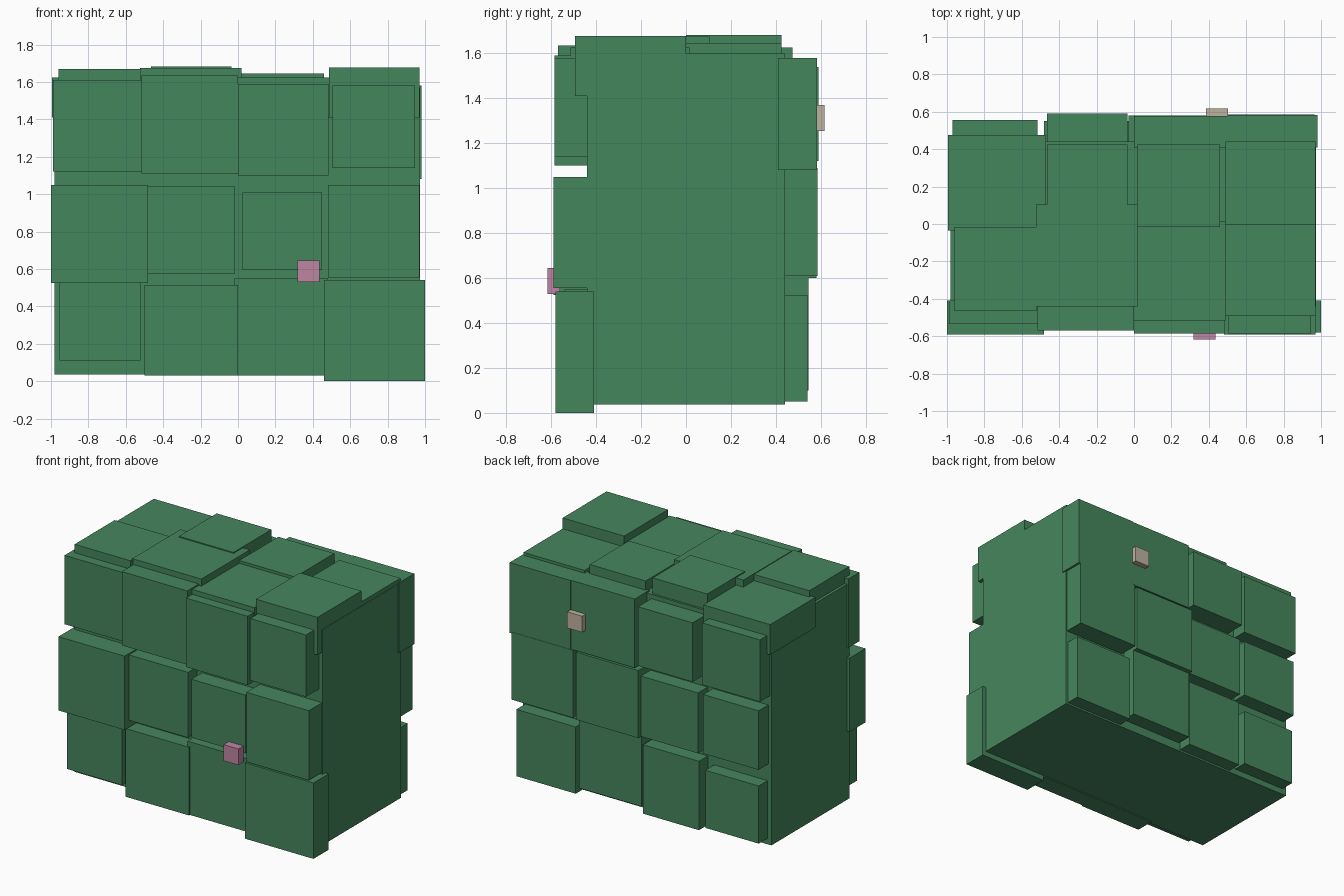
import bpy
import bmesh
from mathutils import Vector

default_cube = bpy.data.objects.get("Cube")
if default_cube:
    bpy.data.objects.remove(default_cube, do_unlink=True)


def make_material(name, colour):
    material = bpy.data.materials.new(name)
    material.use_nodes = True
    material.diffuse_color = (*colour, 1)
    shader = material.node_tree.nodes["Principled BSDF"]
    shader.inputs["Base Color"].default_value = (*colour, 1)
    shader.inputs["Roughness"].default_value = 1
    return material


leaf_green = make_material("leaf green", (.06, .24, .11))
petal_pink = make_material("petal pink", (.52, .24, .36))
petal_beige = make_material("petal beige", (.52, .45, .35))


def box(name, low, high, material=leaf_green):
    """Axis-aligned box between two opposite corners."""
    low, high = Vector(low), Vector(high)
    centre, size = (low + high) / 2, high - low
    bm = bmesh.new()
    bmesh.ops.create_cube(bm, size=1)
    bmesh.ops.scale(bm, vec=size, verts=bm.verts)
    mesh = bpy.data.meshes.new(name)
    bm.to_mesh(mesh)
    bm.free()
    mesh.materials.append(material)
    part = bpy.data.objects.new(name, mesh)
    part.location = centre
    bpy.context.collection.objects.link(part)
    return part


WALL_ROOT = .41   # how far out the wall clumps start
TOP_ROOT = 1.41   # height at which the top clumps start


def front_clump(name, left, right, bottom, top, reach):
    box("front_" + name, (left, -reach, bottom), (right, -WALL_ROOT, top))


def back_clump(name, left, right, bottom, top, reach):
    box("back_" + name, (left, WALL_ROOT, bottom), (right, reach, top))


def top_clump(name, left, right, front, back, height):
    box("top_" + name, (left, front, TOP_ROOT), (right, back, height))


# Solid hedge body
box("hedge_core", (-.98, -.44, .037), (.973, .44, 1.57))

# Leaf clumps on the front wall
front_clump("lower_outer_right_clump", -.955, -.52, .11, .525, .56)
front_clump("lower_inner_right_clump", -.5, 0, .03, .515, .55)
front_clump("lower_inner_left_clump", -.02, .48, .03, .55, .54)
front_clump("lower_outer_left_clump", .46, 1, 0, .54, .58)
front_clump("middle_outer_right_clump", -1, -.48, .525, 1.05, .59)
front_clump("middle_inner_right_clump", -.48, -.015, .575, 1.04, .54)
front_clump("middle_inner_left_clump", .025, .45, .595, 1.01, .56)
front_clump("middle_outer_left_clump", .48, .97, .555, 1.05, .59)
front_clump("upper_outer_right_clump", -.99, -.515, 1.12, 1.61, .535)
front_clump("upper_inner_right_clump", -.515, 0, 1.11, 1.635, .57)
front_clump("upper_inner_left_clump", 0, .485, 1.1, 1.59, .585)
front_clump("upper_outer_left_clump", .505, .945, 1.14, 1.58, .585)

# Leaf clumps on the back wall
back_clump("lower_outer_left_clump", .49, .957, .05, .525, .54)
back_clump("lower_inner_left_clump", -.03, .46, .1, .61, .545)
back_clump("lower_inner_right_clump", -.48, -.04, .05, .54, .54)
back_clump("lower_outer_right_clump", -.95, -.53, .08, .49, .54)
back_clump("middle_outer_left_clump", .48, .965, .61, 1.09, .585)
back_clump("middle_inner_left_clump", -.03, .46, .6, 1.08, .58)
back_clump("middle_inner_right_clump", -.48, -.03, .6, 1.03, .55)
back_clump("middle_outer_right_clump", -.956, -.52, .61, 1.03, .55)
back_clump("upper_outer_left_clump", .5, .98, 1.08, 1.58, .583)
back_clump("upper_inner_left_clump", 0, .5, 1.09, 1.58, .578)
back_clump("upper_inner_right_clump", -.465, -.035, 1.12, 1.54, .59)
back_clump("upper_outer_right_clump", -.97, -.515, 1.1, 1.54, .555)

# Leaf clumps along the top
top_clump("front_outer_right_clump", -.96, -.52, -.465, -.015, 1.67)
top_clump("back_outer_right_clump", -.995, -.47, -.035, .475, 1.625)
top_clump("front_inner_right_clump", -.525, .02, -.44, .105, 1.675)
top_clump("back_inner_right_clump", -.465, -.035, 0, .425, 1.682)
top_clump("front_inner_left_clump", 0, .49, -.515, .015, 1.625)
top_clump("back_inner_left_clump", .02, .46, -.015, .425, 1.645)
top_clump("front_outer_left_clump", .487, .971, -.493, 0, 1.677)
top_clump("back_outer_left_clump", .49, .971, 0, .44, 1.6)

# Small square blossoms
box("front_blossom", (.318, -.617, .53), (.435, -.56, .645), petal_pink)
box("back_blossom", (.385, .56, 1.255), (.503, .617, 1.37), petal_beige)
